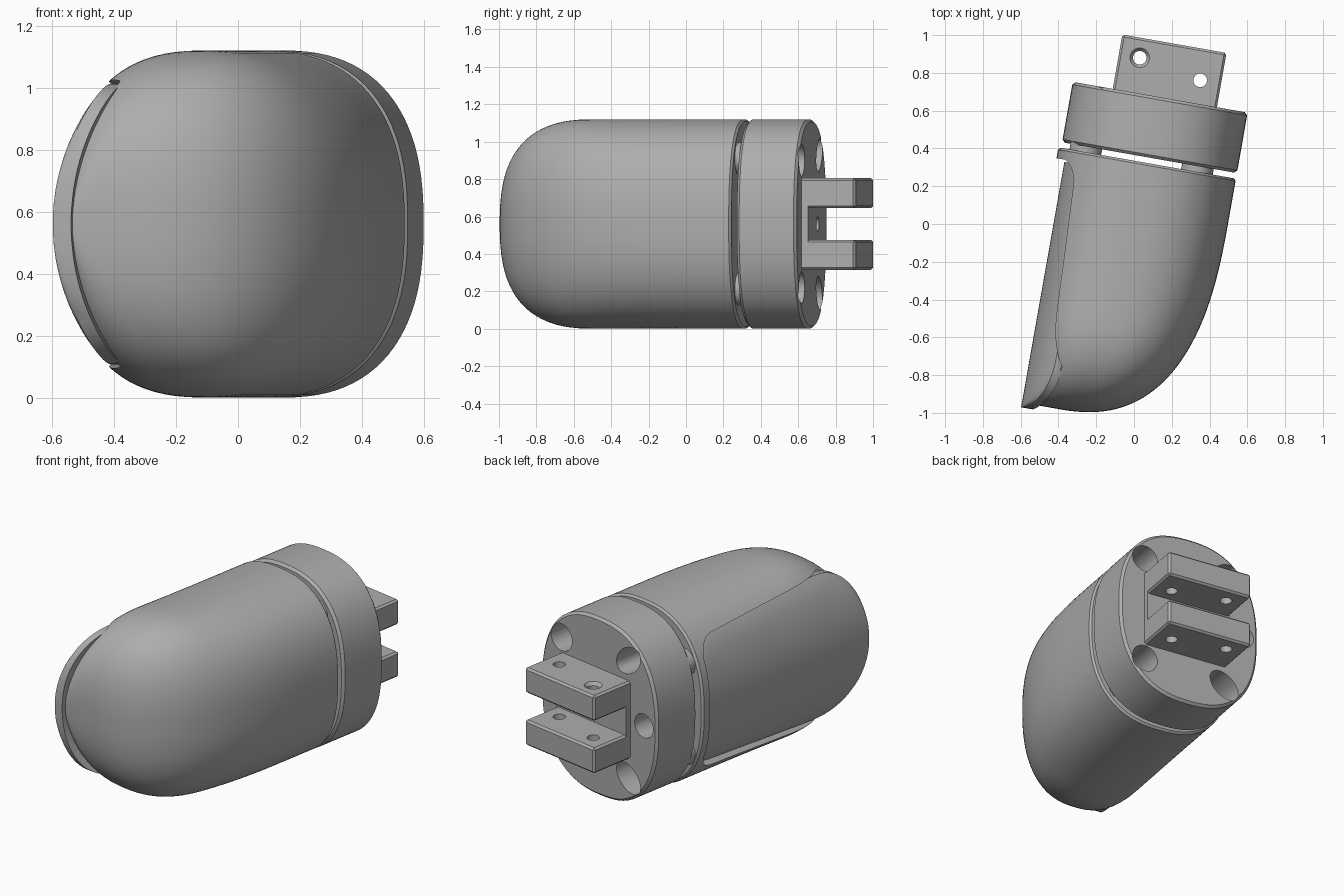
import bpy, bmesh, math
from mathutils import Matrix

cube = bpy.data.objects.get("Cube")
if cube:
    bpy.data.objects.remove(cube)

grey = bpy.data.materials.new("plain_grey")
grey.use_nodes = True
GREY = (0.42, 0.42, 0.42, 1)
grey.diffuse_color = GREY
grey.node_tree.nodes["Principled BSDF"].inputs["Base Color"].default_value = GREY

# Local frame: x across, y along the finger, z up from the centre line
PLACE = Matrix.Translation((0, 0, 0.56)) @ Matrix.Rotation(math.radians(-10), 4, "Z")
HALF = 0.56


def add(name, bm):
    bmesh.ops.recalc_face_normals(bm, faces=bm.faces)
    mesh = bpy.data.meshes.new(name)
    bm.to_mesh(mesh)
    bm.free()
    mesh.materials.append(grey)
    ob = bpy.data.objects.new(name, mesh)
    bpy.context.collection.objects.link(ob)
    ob.matrix_world = PLACE
    return ob


def loft(name, rings):
    bm = bmesh.new()
    loops = [[bm.verts.new(p) for p in ring] for ring in rings]
    n = len(loops[0])
    for a, b in zip(loops, loops[1:]):
        for i in range(n):
            j = (i + 1) % n
            bm.faces.new((a[i], a[j], b[j], b[i]))
    bm.faces.new(loops[0])
    bm.faces.new(loops[-1])
    return add(name, bm)


def box(name, lo, hi):
    bm = bmesh.new()
    size = [b - a for a, b in zip(lo, hi)]
    mid = [(a + b) / 2 for a, b in zip(lo, hi)]
    bmesh.ops.create_cube(bm, size=1, matrix=Matrix.Translation(mid) @ Matrix.Diagonal((*size, 1)))
    return add(name, bm)


def cylinder(name, at, r, depth, axis="Y", stretch=1, turn=0, r2=None):
    bm = bmesh.new()
    m = Matrix.Translation(at)
    if axis == "Y":
        m = m @ Matrix.Rotation(turn, 4, "Y") @ Matrix.Rotation(math.pi / 2, 4, "X")
    m = m @ Matrix.Diagonal((stretch, 1, 1, 1))
    bmesh.ops.create_cone(bm, cap_ends=True, segments=32, radius1=r, radius2=r2 or r,
                          depth=depth, matrix=m)
    return add(name, bm)


def apply(ob, mod):
    bpy.context.view_layer.objects.active = ob
    bpy.ops.object.modifier_apply(modifier=mod.name)


def cut(ob, cutter):
    mod = ob.modifiers.new("cut", "BOOLEAN")
    mod.operation, mod.solver, mod.object = "DIFFERENCE", "EXACT", cutter
    bpy.context.view_layer.update()
    apply(ob, mod)
    bpy.data.objects.remove(cutter)


def bevel(ob, width, segments=1):
    mod = ob.modifiers.new("edge", "BEVEL")
    mod.width, mod.segments = width, segments
    mod.limit_method, mod.angle_limit = "ANGLE", math.radians(50)
    bpy.context.view_layer.update()
    apply(ob, mod)


def smooth(ob, angle=35):
    bpy.ops.object.select_all(action="DESELECT")
    ob.select_set(True)
    bpy.context.view_layer.objects.active = ob
    bpy.ops.object.shade_smooth_by_angle(angle=math.radians(angle))


def rounded(t, n):
    return max(0, 1 - max(0, t) ** n) ** (1 / n)


def section(y, left, right, h, n=2.45, count=96):
    mid, half = (left + right) / 2, (right - left) / 2
    ring = []
    for i in range(count):
        a = 2 * math.pi * i / count
        c, s = math.cos(a), math.sin(a)
        ring.append((mid + half * math.copysign(abs(c) ** (2 / n), c), y,
                     h * math.copysign(abs(s) ** (2 / n), s)))
    return ring


# Fingertip body: barrel section closing towards the front
END, TIP = 0.33, -1.035
rings = [section(END, -0.452, 0.478, HALF - 0.012)]
STEPS = 44
for i in range(STEPS):
    y = END - 0.012 + (TIP - END + 0.012) * math.sin(math.pi / 2 * i / STEPS)
    right = -0.25 + 0.74 * rounded((0.1 - y) / (0.1 - TIP), 2.6)
    left = -0.465 + 0.1 * max(0, (0.1 - y) / (0.1 - TIP)) ** 5
    rings.append(section(y, left, right, HALF * rounded((-0.5 - y) / (-0.5 - TIP), 2.5)))
body = loft("fingertip_body", rings)


# Touch pad: curved plate with rounded ends, set in a matching recess
def pad_rings(grow, depth, outer=None):
    back, tip, m, steps = 0.26 + grow, -1.06 - grow, 14, 48
    rings = []
    for i in range(steps + 1):
        y = (back + tip) / 2 + (back - tip) / 2 * math.cos(math.pi * (0.01 + 0.98 * i / steps))
        w = 0.41 + 0.05 * (0.05 - y) / 0.9 + grow
        if y > back - 0.12:
            w -= 0.12 * (1 - rounded((y - back + 0.12) / 0.12, 2))
        w *= rounded((-0.7 - y) / (-0.7 - tip), 2.6)
        js = [j / m for j in range(-m, m + 1)]
        top = [(outer or -0.42 + 0.6 * (w * j) ** 2 + 0.015 * j ** 10, y, w * j) for j in js]
        under = [(-0.42 + depth + 0.6 * (w * j) ** 2, y, w * j) for j in reversed(js)]
        rings.append(top + under)
    return rings


cut(body, loft("recess_cutter", pad_rings(0.012, 0.05, -0.9)))
pad = loft("touch_pad", pad_rings(0, 0.06))
smooth(body)
smooth(pad, 45)

# Collar behind the body, with chamfered rims
collar = loft("collar", [section(y, -0.45 + e, 0.49 - e, HALF - e)
                         for y, e in ((0.36, 0.015), (0.375, 0), (0.67, 0), (0.685, 0.015))])
for side in (-1, 1):
    cut(collar, cylinder("hole", (0.32, 0.68, side * 0.34), 0.085, 0.4))
    cut(collar, cylinder("slot", (-0.22, 0.68, side * 0.37), 0.075, 0.4,
                         stretch=1.45, turn=side * math.radians(40)))
cut(collar, cylinder("hole", (-0.345, 0.68, 0), 0.075, 0.4))
smooth(collar, 30)

# Pegs bridging the gap between body and collar
for side in (-1, 1):
    for x, z in ((-0.32, 0.28), (0.28, 0.35)):
        smooth(cylinder("joint_peg", (x, 0.345, side * z), 0.085, 0.06))

# Forked mount: two drilled prongs joined by a web
LEFT, RIGHT = -0.235, 0.325
web = box("mount_web", (LEFT, 0.66, -0.1), (RIGHT, 0.72, 0.1))
cut(web, cylinder("hole", (0.03, 0.72, 0), 0.04, 0.08))
smooth(web)
for name, side in (("upper_prong", 1), ("lower_prong", -1)):
    z = 0.165 * side
    prong = box(name, (LEFT, 0.62, z - 0.08), (RIGHT, 0.977, z + 0.08))
    bevel(prong, 0.012)
    for x, y in ((-0.123, 0.872), (0.213, 0.81)):
        cut(prong, cylinder("hole", (x, y, z), 0.036, 0.4, "Z"))
    if side == 1:
        cut(prong, cylinder("countersink", (-0.123, 0.872, z + 0.075), 0.036, 0.03, "Z", r2=0.06))
    smooth(prong)
